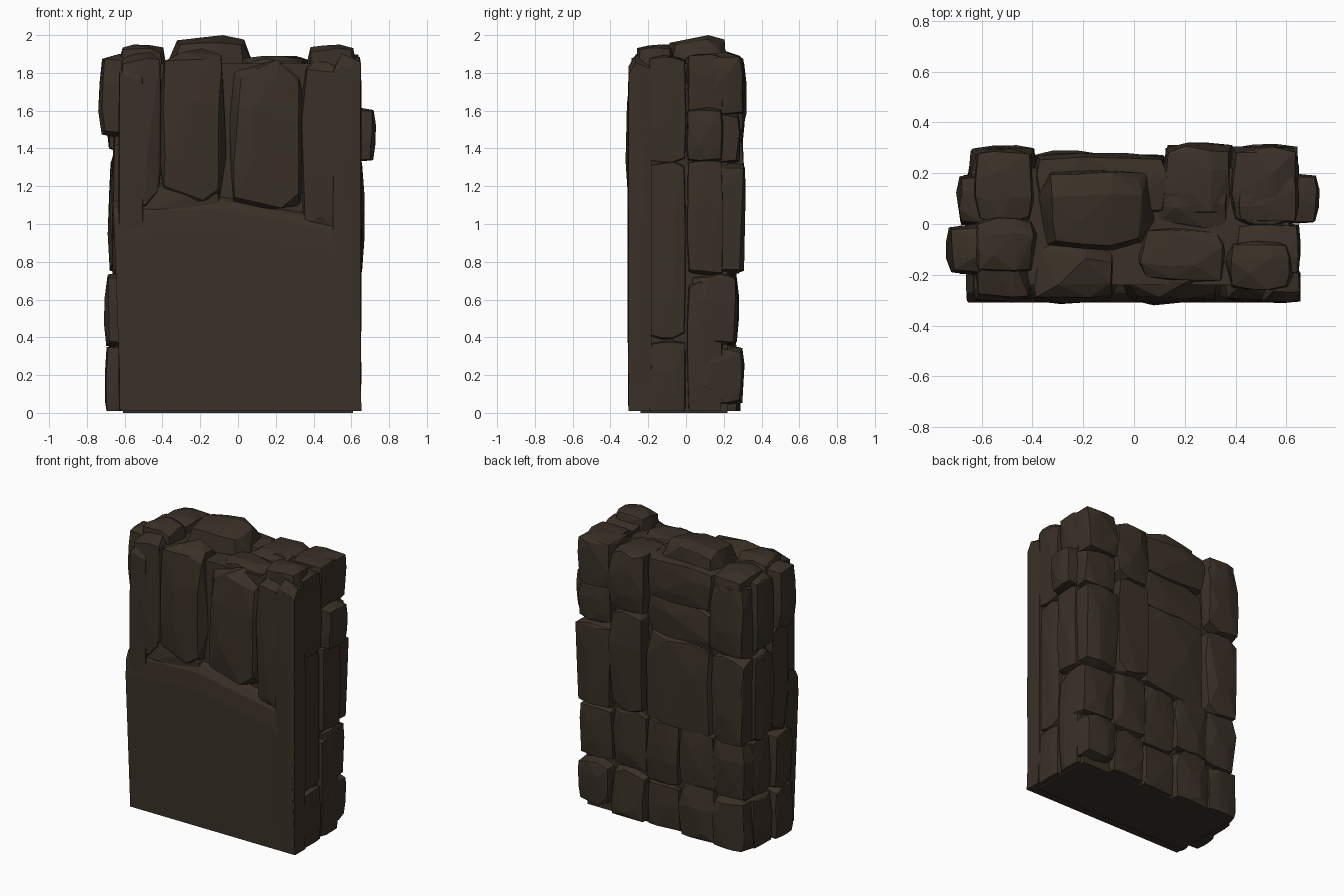
import bpy, bmesh, random
from mathutils import Vector

if "Cube" in bpy.data.objects:
    bpy.data.objects.remove(bpy.data.objects["Cube"])

random.seed(17)

mat = bpy.data.materials.new("dark_brown_stone")
mat.diffuse_color = (0.042, 0.030, 0.020, 1)
mat.use_nodes = True
mat.node_tree.nodes["Principled BSDF"].inputs["Base Color"].default_value = mat.diffuse_color


def finish(name, bm):
    bmesh.ops.recalc_face_normals(bm, faces=bm.faces[:])
    me = bpy.data.meshes.new(name)
    bm.to_mesh(me)
    bm.free()
    me.materials.append(mat)
    ob = bpy.data.objects.new(name, me)
    bpy.context.collection.objects.link(ob)
    return ob


def rock(name, x0, x1, y0, y1, z0, z1, power=7, jitter=0.08, shear=0.0):
    """Faceted boulder that exactly fills the given bounds, cut flat at the ground."""
    bm = bmesh.new()
    bmesh.ops.create_cube(bm, size=2)
    bmesh.ops.subdivide_edges(bm, edges=bm.edges[:], cuts=2, use_grid_fill=True)
    pts = []
    for v in bm.verts:
        p = v.co.copy()
        p /= sum(abs(c) ** power for c in p) ** (1 / power)
        pts.append(p + Vector([random.uniform(-jitter, jitter) for _ in range(3)]))
    bm.free()
    lo = [min(p[i] for p in pts) for i in range(3)]
    hi = [max(p[i] for p in pts) for i in range(3)]
    b0, b1 = (x0, y0, z0), (x1, y1, z1)
    bm = bmesh.new()
    for p in pts:
        q = Vector([b0[i] + (p[i] - lo[i]) / (hi[i] - lo[i]) * (b1[i] - b0[i]) for i in range(3)])
        q.z += shear * (q.x - (x0 + x1) / 2)
        q.z = max(q.z, 0.01)
        bm.verts.new(q)
    res = bmesh.ops.convex_hull(bm, input=bm.verts[:])
    junk = {g for g in res["geom_interior"] + res["geom_unused"] if isinstance(g, bmesh.types.BMVert)}
    bmesh.ops.delete(bm, geom=list(junk), context='VERTS')
    return finish(name, bm)


# solid core behind all the stones
bm = bmesh.new()
bmesh.ops.create_cube(bm, size=1)
for v in bm.verts:
    v.co = (v.co.x * 1.22, -0.01 + v.co.y * 0.46, 0.925 + v.co.z * 1.85)
finish("stone_core", bm)

# smooth front slab with a curved, sloping top edge
bm = bmesh.new()
rows = []
# bottom x, top x, top height
for xb, xt, zt in [(-0.62, -0.66, 1.08), (-0.4, -0.4, 1.12), (-0.1, -0.1, 1.13),
                   (0.2, 0.2, 1.07), (0.45, 0.43, 1.03), (0.655, 0.61, 1.0)]:
    section = [(-0.305, 0.01), (-0.308, zt - 0.17), (-0.298, zt - 0.05),
               (-0.27, zt), (-0.19, zt + 0.04), (-0.19, 0.01)]
    rows.append([bm.verts.new((xb + (xt - xb) * z / zt, y, z)) for y, z in section])
for a, b in zip(rows, rows[1:]):
    for i in range(6):
        j = (i + 1) % 6
        bm.faces.new((a[i], a[j], b[j], b[i]))
bm.faces.new(rows[0])
bm.faces.new(rows[-1])
finish("front_slab", bm)

# tall stones above the slab
for x0, x1, y0, z0, z1 in [(-0.635, -0.40, -0.31, 1.06, 1.92), (-0.42, -0.06, -0.315, 1.10, 1.93),
                           (-0.05, 0.36, -0.32, 1.06, 1.87), (0.33, 0.63, -0.31, 0.95, 1.90)]:
    rock("front_upper_stone", x0, x1, y0, -0.05, z0, z1, 6, 0.1)
# narrow shelf at the foot of the tall stones
rock("front_ledge_stone", -0.58, -0.08, -0.295, -0.1, 1.0, 1.23, 5)

# cap stones on top
for b in [(-0.64, -0.39, 0.0, 0.30, 1.6, 1.92), (-0.38, 0.08, -0.11, 0.22, 1.6, 2.0),
          (0.06, 0.39, -0.03, 0.25, 1.6, 1.885), (0.37, 0.64, -0.02, 0.28, 1.6, 1.90),
          (0.36, 0.63, -0.26, -0.06, 1.6, 1.95), (-0.64, -0.38, -0.2, 0.03, 1.6, 1.95),
          (0.0, 0.38, -0.24, 0.0, 1.6, 1.89)]:
    rock("cap_stone", *b, power=5)

# right side: upright strips of stone
rock("right_front_strip", 0.5, 0.655, -0.31, -0.18, -0.05, 1.9, 14, 0.03)
for x1, z0, z1 in [(0.655, -0.1, 0.39), (0.645, 0.36, 1.35), (0.655, 1.32, 1.9)]:
    rock("right_middle_stone", 0.4, x1, -0.2, 0.005, z0, z1, 12, 0.04)
for x1, z0, z1 in [(0.65, -0.1, 0.74), (0.67, 0.72, 1.36), (0.73, 1.33, 1.62), (0.65, 1.58, 1.9)]:
    rock("right_rear_stone", 0.4, x1, 0.0, 0.2, z0, z1, 9, 0.05)

# left side: bulging stones
rock("left_front_strip", -0.635, -0.5, -0.305, -0.18, -0.05, 1.85, 14, 0.03)
for x0, z0, z1 in [(-0.705, -0.1, 0.36), (-0.71, 0.34, 0.74), (-0.67, 0.7, 1.5), (-0.74, 1.45, 1.9)]:
    rock("left_middle_stone", x0, -0.4, -0.2, 0.0, z0, z1, 8, 0.06)
for x0, z0, z1 in [(-0.68, -0.1, 0.37), (-0.67, 0.34, 0.76), (-0.69, 0.73, 1.38), (-0.70, 1.36, 1.88)]:
    rock("left_rear_stone", x0, -0.4, -0.01, 0.2, z0, z1, 8, 0.06)

# back wall: columns of stones, each row is (outer y, bottom z, top z)
back = [
    (0.38, 0.65, 0, [(0.31, 0.04, 0.36), (0.275, 0.34, 0.75), (0.315, 0.72, 1.34),
                     (0.29, 1.31, 1.6), (0.305, 1.57, 1.91)]),
    (0.12, 0.40, 0, [(0.28, -0.1, 0.36), (0.27, 0.33, 0.78), (0.31, 0.74, 1.47), (0.32, 1.44, 1.89)]),
    (-0.40, 0.14, 0.15, [(0.28, 0.72, 1.4), (0.27, 1.32, 1.64)]),
    (-0.40, 0.14, 0, [(0.28, 1.58, 1.89)]),
    (-0.14, 0.14, 0, [(0.26, -0.1, 0.32), (0.27, 0.3, 0.78)]),
    (-0.42, -0.12, 0, [(0.29, -0.1, 0.38), (0.28, 0.35, 0.78)]),
    (-0.655, -0.38, 0, [(0.29, -0.1, 0.36), (0.28, 0.34, 0.76), (0.30, 0.73, 1.36), (0.31, 1.33, 1.88)]),
]
for x0, x1, shear, stones in back:
    for y1, z0, z1 in stones:
        rock("back_stone", x0, x1, 0.02, y1, z0, z1, 8, 0.09, shear)
